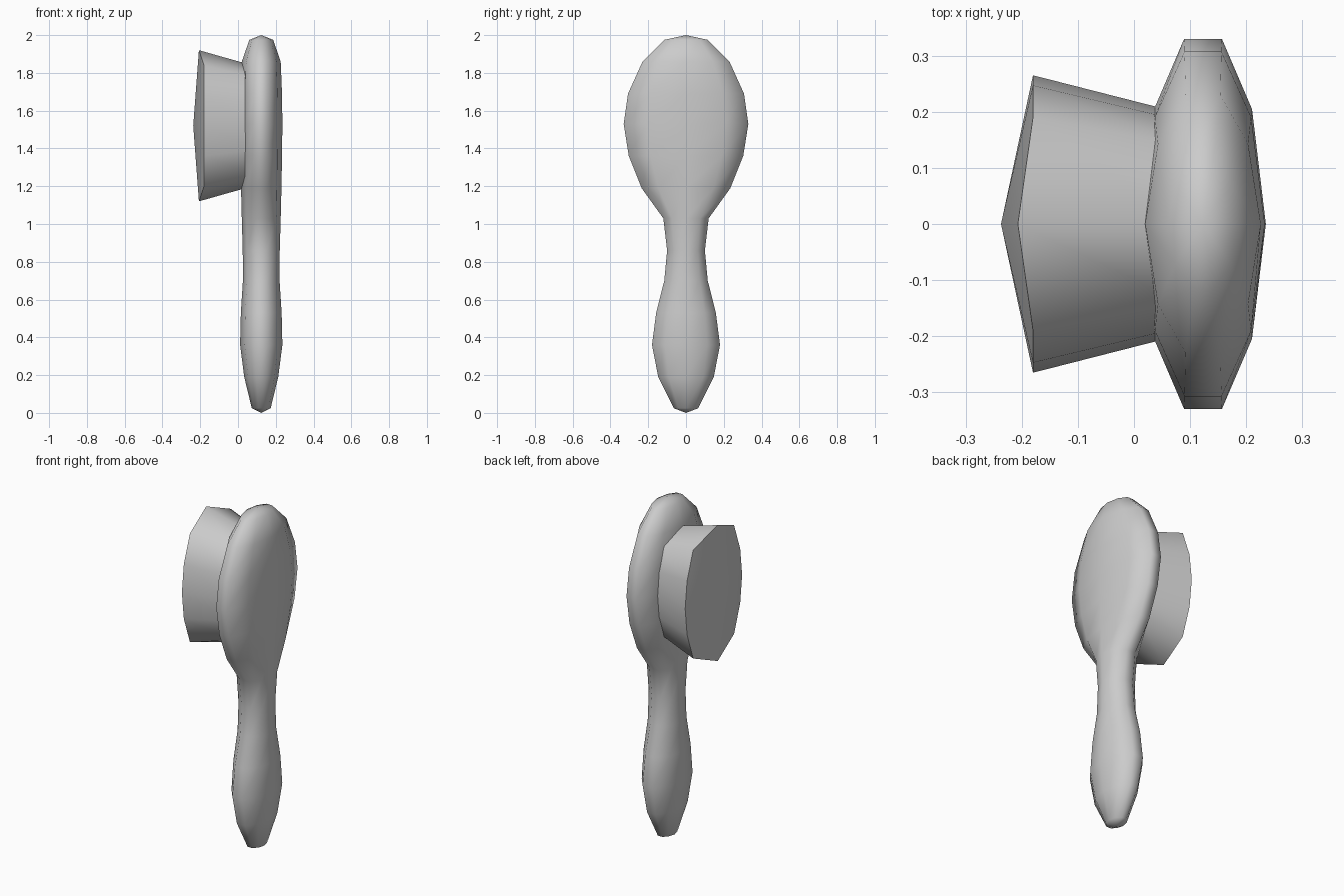
import bpy, bmesh, math

cube = bpy.data.objects.get("Cube")
if cube:
    bpy.data.objects.remove(cube, do_unlink=True)

grey = bpy.data.materials.new("plain grey")
grey.use_nodes = True
colour = (0.6, 0.6, 0.6, 1)
grey.diffuse_color = colour
grey.node_tree.nodes["Principled BSDF"].inputs["Base Color"].default_value = colour


def loft(name, rings, start, end, angle):
    """Bridge equal rings and close both ends with a fan to a centre point."""
    bm = bmesh.new()
    rows = [[bm.verts.new(p) for p in ring] for ring in rings]
    n = len(rows[0])
    for a, b in zip(rows, rows[1:]):
        for i in range(n):
            j = (i + 1) % n
            bm.faces.new((a[i], a[j], b[j], b[i]))
    for row, tip in ((rows[0], start), (rows[-1], end)):
        centre = bm.verts.new(tip)
        for i in range(n):
            bm.faces.new((row[i], row[(i + 1) % n], centre))
    bmesh.ops.recalc_face_normals(bm, faces=bm.faces)
    mesh = bpy.data.meshes.new(name)
    bm.to_mesh(mesh)
    bm.free()
    mesh.materials.append(grey)
    obj = bpy.data.objects.new(name, mesh)
    bpy.context.collection.objects.link(obj)
    bpy.ops.object.select_all(action="DESELECT")
    obj.select_set(True)
    bpy.context.view_layer.objects.active = obj
    bpy.ops.object.shade_smooth_by_angle(angle=math.radians(angle))
    return obj


# Handle and paddle: height, half width, half depth
AXIS = 0.123
profile = [
    (0.025, 0.065, 0.05), (0.19, 0.147, 0.09), (0.36, 0.18, 0.112),
    (0.53, 0.158, 0.108), (0.70, 0.115, 0.097), (0.86, 0.1, 0.098),
    (1.03, 0.12, 0.103), (1.19, 0.235, 0.107), (1.36, 0.303, 0.11),
    (1.53, 0.33, 0.112), (1.69, 0.307, 0.11), (1.86, 0.23, 0.103),
    (1.975, 0.115, 0.063),
]
quarter = [(1, 0), (0.78, 0.62), (0.3, 1)]
half = quarter + [(-d, w) for d, w in reversed(quarter)]
section = half + [(d, -w) for d, w in reversed(half[1:-1])]
rings = [[(AXIS + d * depth, w * width, z) for d, w in section]
         for z, width, depth in profile]
loft("handle_and_paddle", rings, (AXIS, 0, 0), (AXIS, 0, 2), 80)

# Flared bristle block with a gently domed face
MID_Z = 1.52
side = [(0, 0.4), (0.19, 0.32), (0.247, 0.16), (0.265, 0),
        (0.247, -0.16), (0.19, -0.32), (0, -0.4)]
outline = side + [(-y, z) for y, z in reversed(side[1:-1])]
inner = [(0.09, 0.74 * y, MID_Z + 0.79 * z) for y, z in outline]
rim = [(-0.18 if y else -0.207, y, MID_Z + z) for y, z in outline]
ridge = [(-0.237 + 0.03 * (z / 0.4) ** 2, 0, MID_Z + z) for y, z in outline]
loft("bristle_block", [inner, rim], (0.09, 0, MID_Z), ridge[3], 52)
